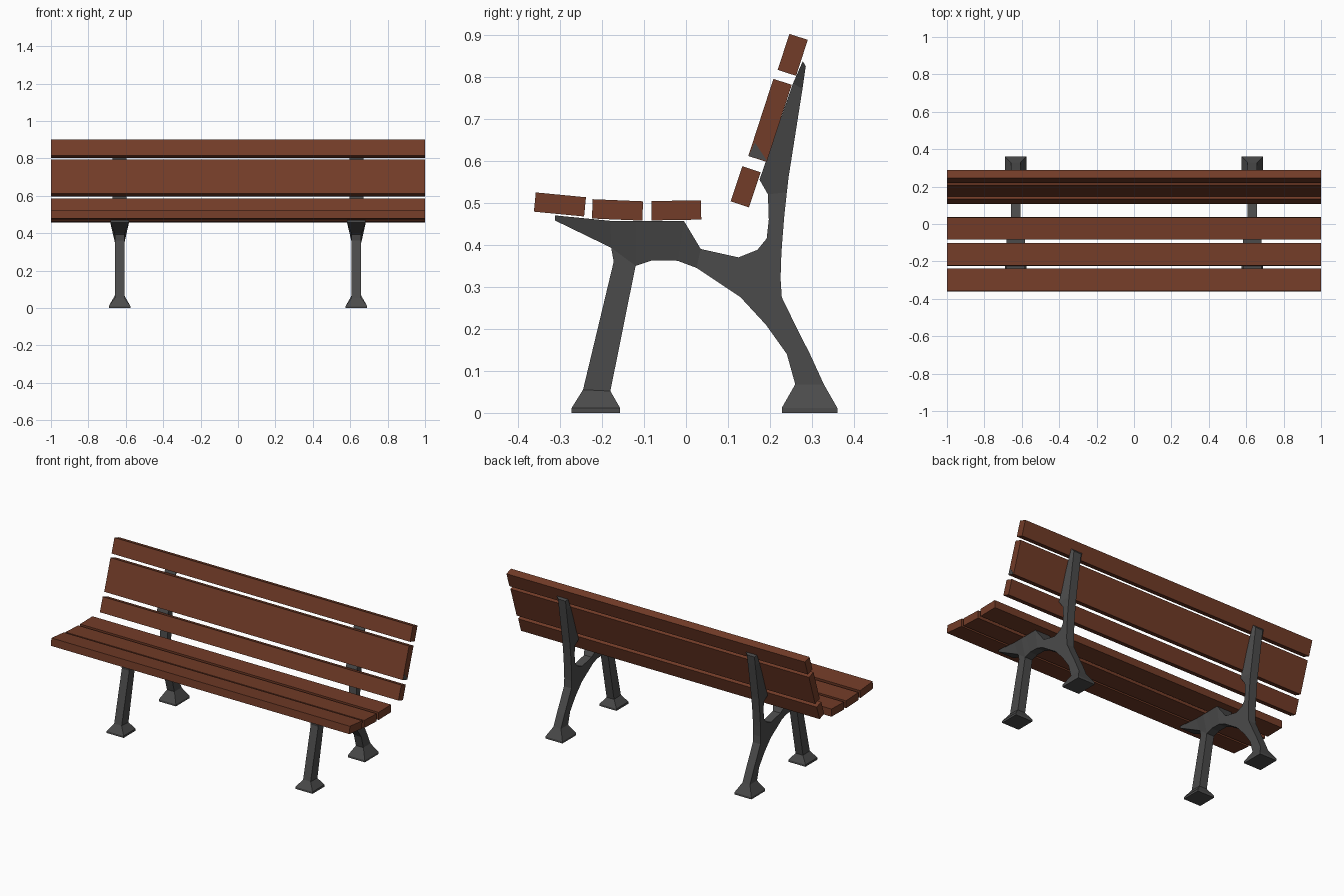
import bpy
import bmesh
from math import radians
from mathutils import Matrix, Vector

default_cube = bpy.data.objects.get("Cube")
if default_cube:
    bpy.data.objects.remove(default_cube, do_unlink=True)


def make_material(name, colour):
    material = bpy.data.materials.new(name)
    material.use_nodes = True
    material.diffuse_color = colour
    shader = next(n for n in material.node_tree.nodes if n.type == "BSDF_PRINCIPLED")
    shader.inputs["Base Color"].default_value = colour
    shader.inputs["Roughness"].default_value = 0.8
    return material


wood = make_material("red_brown_wood", (0.17, 0.045, 0.021, 1))
iron = make_material("dark_grey_iron", (0.07, 0.07, 0.07, 1))


def finish(name, bm, material):
    bmesh.ops.recalc_face_normals(bm, faces=bm.faces)
    mesh = bpy.data.meshes.new(name)
    bm.to_mesh(mesh)
    bm.free()
    mesh.materials.append(material)
    obj = bpy.data.objects.new(name, mesh)
    bpy.context.collection.objects.link(obj)
    return obj


# Wooden slats: a box spanning the full length, tilted about x
def slat(name, y, z, depth, height, tilt):
    bm = bmesh.new()
    bmesh.ops.create_cube(bm, size=1)
    place = (Matrix.Translation((0, y, z)) @ Matrix.Rotation(radians(tilt), 4, "X")
             @ Matrix.Diagonal((2, depth, height, 1)))
    bmesh.ops.transform(bm, matrix=place, verts=bm.verts)
    return finish(name, bm, wood)


THICK = 0.046
slat("seat_slat_front", -0.30, 0.496, 0.12, THICK, -5.5)
slat("seat_slat_middle", -0.163, 0.483, 0.12, THICK, -2.4)
slat("seat_slat_rear", -0.023, 0.482, 0.118, THICK, 1)
slat("back_slat_lower", 0.142, 0.538, THICK, 0.088, -18.4)
slat("back_slat_middle", 0.2, 0.696, THICK, 0.193, -18)
slat("back_slat_upper", 0.254, 0.852, THICK, 0.09, -18)

# Grey lower corner on the left end of the middle back slat
bm = bmesh.new()
corner = [(0.149, 0.611), (0.164, 0.643), (0.193, 0.6)]
face = bm.faces.new([bm.verts.new((0.999, y, z)) for y, z in corner])
grown = bmesh.ops.extrude_face_region(bm, geom=[face])["geom"]
for v in grown:
    if isinstance(v, bmesh.types.BMVert):
        v.co.x += 0.002
finish("slat_end_corner", bm, iron)


# Cast frame: ribbons of paired outline points, thickened by zone
def half_width(y, z, leading):
    if z < 0.03:
        return 0.057                        # feet
    if z > 0.45 and y < 0.02:
        return 0.05                         # seat flange
    if z > 0.54 and leading:
        return 0.037                        # flange behind the back slats
    return 0.025


FRONT_LEG = [
    (-0.272, 0, -0.157, 0),
    (-0.272, 0.012, -0.157, 0.012),
    (-0.245, 0.055, -0.18, 0.052),
    (-0.172, 0.36, -0.12, 0.35),
    (-0.178, 0.393, -0.11, 0.38),
]
SEAT_ARM = [
    (-0.312, 0.47, -0.312, 0.458),
    (-0.18, 0.457, -0.178, 0.393),
    (-0.12, 0.457, -0.12, 0.35),
    (-0.08, 0.457, -0.08, 0.363),
    (-0.005, 0.457, -0.02, 0.362),
    (0.035, 0.39, 0.025, 0.345),
    (0.125, 0.37, 0.13, 0.275),
    (0.17, 0.385, 0.2, 0.28),
]
REAR_LEG_AND_BACK = [
    (0.228, 0, 0.36, 0),
    (0.228, 0.012, 0.36, 0.012),
    (0.26, 0.068, 0.328, 0.068),
    (0.24, 0.14, 0.295, 0.14),
    (0.19, 0.21, 0.262, 0.205),
    (0.13, 0.275, 0.228, 0.275),
    (0.125, 0.37, 0.225, 0.32),
    (0.17, 0.388, 0.227, 0.38),
    (0.192, 0.415, 0.23, 0.42),
    (0.197, 0.46, 0.234, 0.47),
    (0.195, 0.52, 0.24, 0.525),
    (0.175, 0.555, 0.244, 0.56),
    (0.255, 0.785, 0.277, 0.77),
    (0.278, 0.837, 0.285, 0.825),
]


def ribbon(bm, sections, centre):
    rings = []
    for y1, z1, y2, z2 in sections:
        a, b = half_width(y1, z1, True), half_width(y2, z2, False)
        corners = [(-a, y1, z1), (a, y1, z1), (b, y2, z2), (-b, y2, z2)]
        rings.append([bm.verts.new(Vector(c) + Vector((centre, 0, 0))) for c in corners])
    for low, high in zip(rings, rings[1:]):
        for i in range(4):
            j = (i + 1) % 4
            bm.faces.new((low[i], low[j], high[j], high[i]))
    bm.faces.new(rings[0])
    bm.faces.new(rings[-1])


for side, centre in (("left", 0.633), ("right", -0.633)):
    bm = bmesh.new()
    for sections in (FRONT_LEG, SEAT_ARM, REAR_LEG_AND_BACK):
        ribbon(bm, sections, centre)
    finish("frame_" + side, bm, iron)
